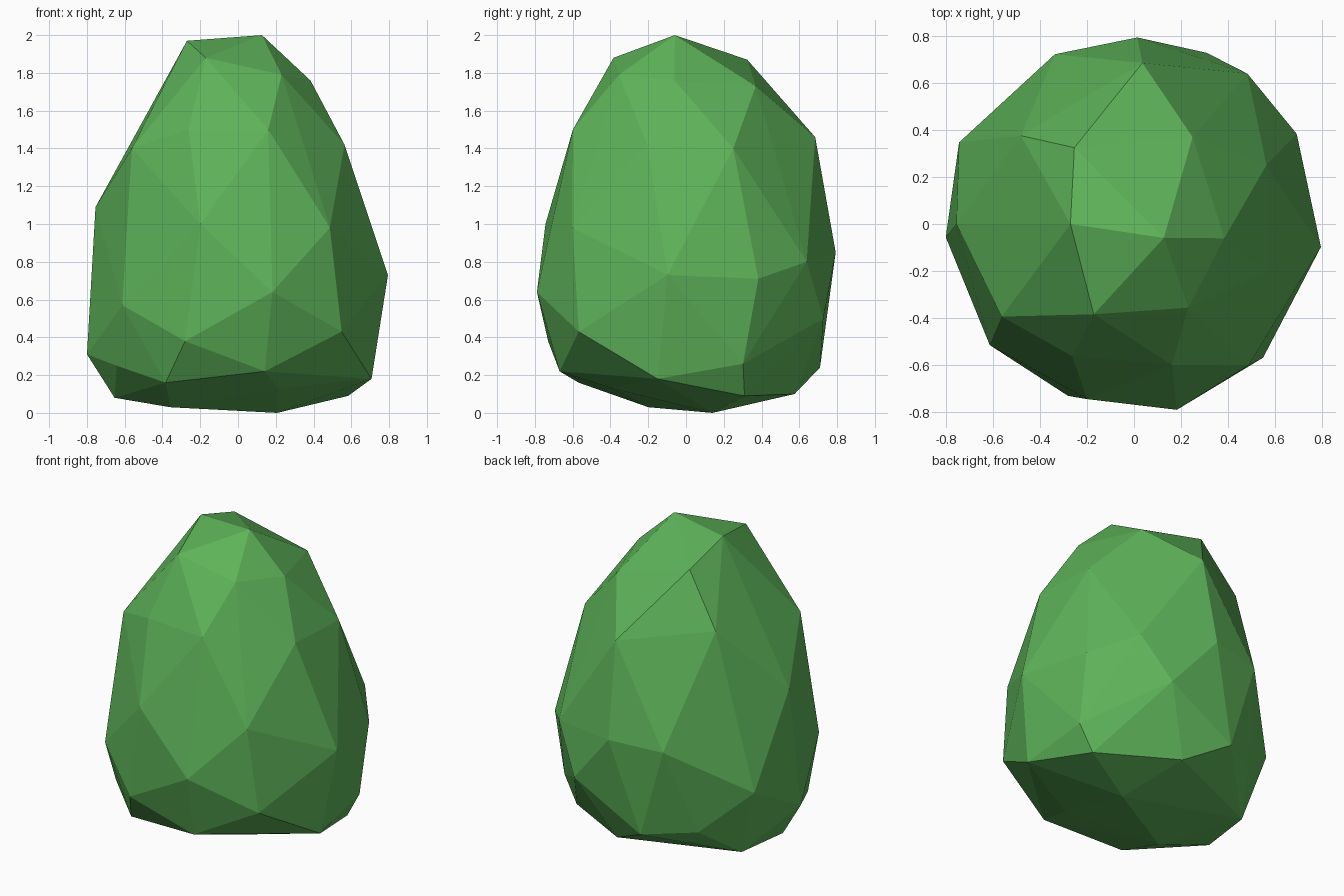
import bpy, bmesh
from math import radians, cos, sin

# remove the default cube only
default_cube = bpy.data.objects.get("Cube")
if default_cube:
    bpy.data.objects.remove(default_cube, do_unlink=True)

# egg-shaped outline of the bush: (height, radius)
OUTLINE = [(0, .25), (.03, .41), (.09, .66), (.2, .70), (.3, .77), (.5, .80),
           (.8, .80), (1, .77), (1.42, .65), (1.5, .62), (1.75, .43),
           (1.88, .41), (1.97, .27), (2, .14)]

# facet corners in bands: (heading in degrees, height, optional bulge off the outline)
UNDERSIDE = [(34, 0), (-151, .03), (-173, .08, .04), (155, .08, .05),
             (28, .09), (80, .10, -.08), (-62, .13, -.23)]
SKIRT = [(-176, .31, .03), (-151, .25), (-124, .16), (-111, .38), (-78, .22, -.03),
         (-12, .18, .03), (24, .26), (103, .24), (131, .26, -.05)]
BELLY = [(-140, .57), (-77, .64, .01), (-46, .43), (-7, .73), (29, .71, -.01),
         (53, .80), (67, .50, -.01), (89, .85), (115, .83), (155, .53, .02)]
SHOULDER = [(180, 1.09, .01), (-105, 1), (-51, .98), (-145, 1.4, .03), (-115, 1.5),
            (-75, 1.5), (-20, 1.42, -.05), (24, 1.4, -.04), (87, 1.46, .05),
            (142, 1.54, .02)]
CROWN = [(-9, 1.76, -.04), (56, 1.73), (-57, 1.79), (-114, 1.88, .01),
         (128, 1.87), (180, 1.97), (-25, 2)]


def outline_radius(height):
    """Radius of the egg outline at a height, by linear interpolation."""
    for (low, r_low), (high, r_high) in zip(OUTLINE, OUTLINE[1:]):
        if height <= high:
            return r_low + (r_high - r_low) * (height - low) / (high - low)
    return OUTLINE[-1][1]


def corner_position(heading, height, bulge=0):
    radius = outline_radius(height) + bulge
    angle = radians(heading)
    return radius * cos(angle), radius * sin(angle), height


def make_material(name, colour):
    material = bpy.data.materials.new(name)
    material.use_nodes = True
    material.diffuse_color = colour
    for node in material.node_tree.nodes:
        if node.type == 'BSDF_PRINCIPLED':
            node.inputs["Base Color"].default_value = colour
    return material


# wrap a faceted skin around the corners
bm = bmesh.new()
for band in (UNDERSIDE, SKIRT, BELLY, SHOULDER, CROWN):
    for corner in band:
        bm.verts.new(corner_position(*corner))
bmesh.ops.convex_hull(bm, input=bm.verts[:])
loose = [v for v in bm.verts if not v.link_faces]
bmesh.ops.delete(bm, geom=loose, context='VERTS')
bmesh.ops.recalc_face_normals(bm, faces=bm.faces[:])
for face in bm.faces:
    face.smooth = False

# bush foliage object
mesh = bpy.data.meshes.new("bush_foliage")
bm.to_mesh(mesh)
bm.free()
mesh.materials.append(make_material("leaf_green", (.11, .45, .10, 1)))
bush = bpy.data.objects.new("bush_foliage", mesh)
bpy.context.collection.objects.link(bush)
